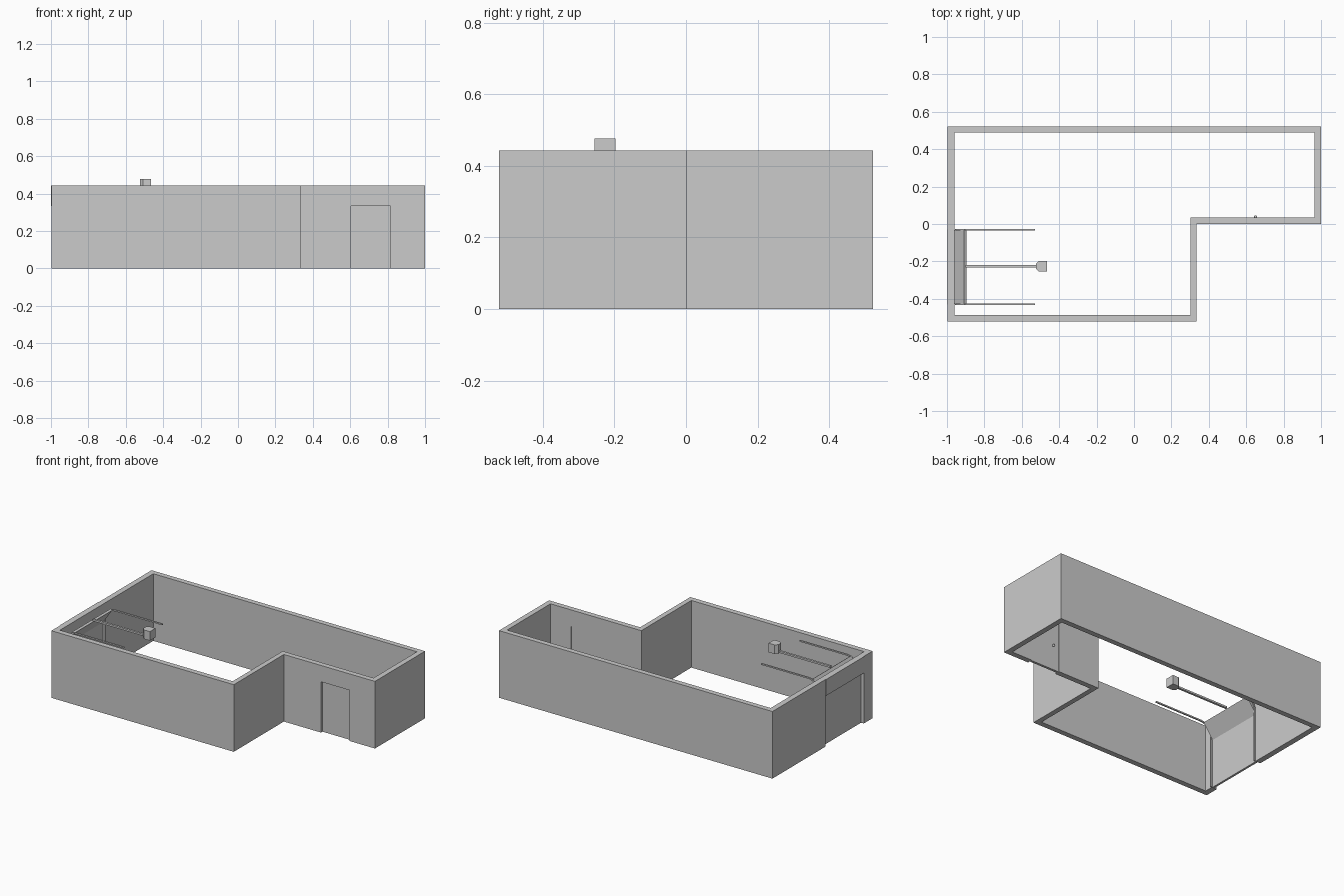
import bpy, bmesh, math
from mathutils import Vector

if "Cube" in bpy.data.objects:
    bpy.data.objects.remove(bpy.data.objects["Cube"])

H = 0.443          # wall height
DOOR_H = 0.335     # height of both door openings
GY0, GY1 = -0.43, -0.03   # garage opening along y


def make_object(name, bm):
    bmesh.ops.recalc_face_normals(bm, faces=bm.faces)
    me = bpy.data.meshes.new(name)
    bm.to_mesh(me)
    bm.free()
    ob = bpy.data.objects.new(name, me)
    bpy.context.collection.objects.link(ob)
    return ob


def prism(name, points, push):
    """Extrude a flat outline of 3D points along push."""
    bm = bmesh.new()
    face = bm.faces.new([bm.verts.new(p) for p in points])
    ext = bmesh.ops.extrude_face_region(bm, geom=[face], use_keep_orig=True)
    verts = [v for v in ext["geom"] if isinstance(v, bmesh.types.BMVert)]
    bmesh.ops.translate(bm, vec=push, verts=verts)
    return make_object(name, bm)


def box(name, x0, x1, y0, y1, z0, z1):
    return prism(name, [(x0, y0, z0), (x1, y0, z0), (x1, y1, z0), (x0, y1, z0)],
                 (0, 0, z1 - z0))


def strip(path, t):
    """Closed outline in xz: a path thickened by t to its right side."""
    pts = [Vector(p) for p in path]
    off = []
    for i, p in enumerate(pts):
        a = (p - pts[i - 1]).normalized() if i else None
        b = (pts[i + 1] - p).normalized() if i < len(pts) - 1 else None
        a, b = a or b, b or a
        n = Vector((a.y + b.y, -a.x - b.x)).normalized()
        off.append(p + n * t / max(0.5, n.dot(Vector((a.y, -a.x)))))
    return pts + off[::-1]


# L-shaped wall ring
outer = [(-0.997, -0.5225), (0.335, -0.5225), (0.335, 0), (1, 0), (1, 0.5225), (-0.997, 0.5225)]
inner = [(-0.96, -0.487), (0.302, -0.487), (0.302, 0.035), (0.965, 0.035), (0.965, 0.488), (-0.96, 0.488)]
bm = bmesh.new()
rings = [[bm.verts.new((x, y, z)) for x, y in loop]
         for loop, z in ((outer, 0), (outer, H), (inner, H), (inner, 0))]
for k in range(4):
    a, b = rings[k], rings[(k + 1) % 4]
    for i in range(6):
        j = (i + 1) % 6
        bm.faces.new((a[i], a[j], b[j], b[i]))
walls = make_object("walls", bm)

# Door openings
for cutter in (box("garage_opening_cutter", -1.1, -0.9, GY0, GY1, -0.1, DOOR_H),
               box("entry_opening_cutter", 0.605, 0.815, -0.1, 0.1, -0.1, DOOR_H)):
    cutter.hide_render = True
    cutter.hide_set(True)
    mod = walls.modifiers.new("opening", 'BOOLEAN')
    mod.operation = 'DIFFERENCE'
    mod.solver = 'EXACT'
    mod.object = cutter

# Thin fascia over the garage opening
box("garage_header_panel", -1.0, -0.996, GY0, GY1, DOOR_H, H)

# Entry door and inside knob
box("entry_door", 0.605, 0.815, 0.015, 0.031, 0, DOOR_H)
bpy.ops.mesh.primitive_uv_sphere_add(segments=12, ring_count=8, radius=0.008,
                                     location=(0.65, 0.039, 0.16))
bpy.context.object.name = "entry_door_knob"
bpy.ops.object.shade_smooth()

# Sectional garage door, top section leaning inward
door = strip([(-0.977, 0), (-0.977, 0.325), (-0.908, 0.425)], 0.014)
prism("garage_door", [(p[0], GY0 + 0.001, p[1]) for p in door], (0, GY1 - GY0 - 0.002, 0))

# Side tracks: upright, bend, long horizontal run
r = 0.085
arc = [(-0.958 + r * (1 - math.cos(a)), 0.341 + r * math.sin(a))
       for a in (math.radians(15 * i) for i in range(7))]
track = strip([(-0.958, 0)] + arc + [(-0.53, 0.426)], 0.009)
for name, y in (("track_front", GY0), ("track_back", GY1)):
    prism(name, [(p[0], y - 0.004, p[1]) for p in track], (0, 0.008, 0))

# Opener rail and motor box with chamfered corners
box("opener_rail", -0.9, -0.515, -0.232, -0.218, 0.422, 0.434)
c = 0.016
motor = [(-0.525 + c, -0.255), (-0.465, -0.255), (-0.465, -0.197),
         (-0.525 + c, -0.197), (-0.525, -0.197 - c), (-0.525, -0.255 + c)]
prism("opener_motor", [(x, y, 0.417) for x, y in motor], (0, 0, 0.06))
